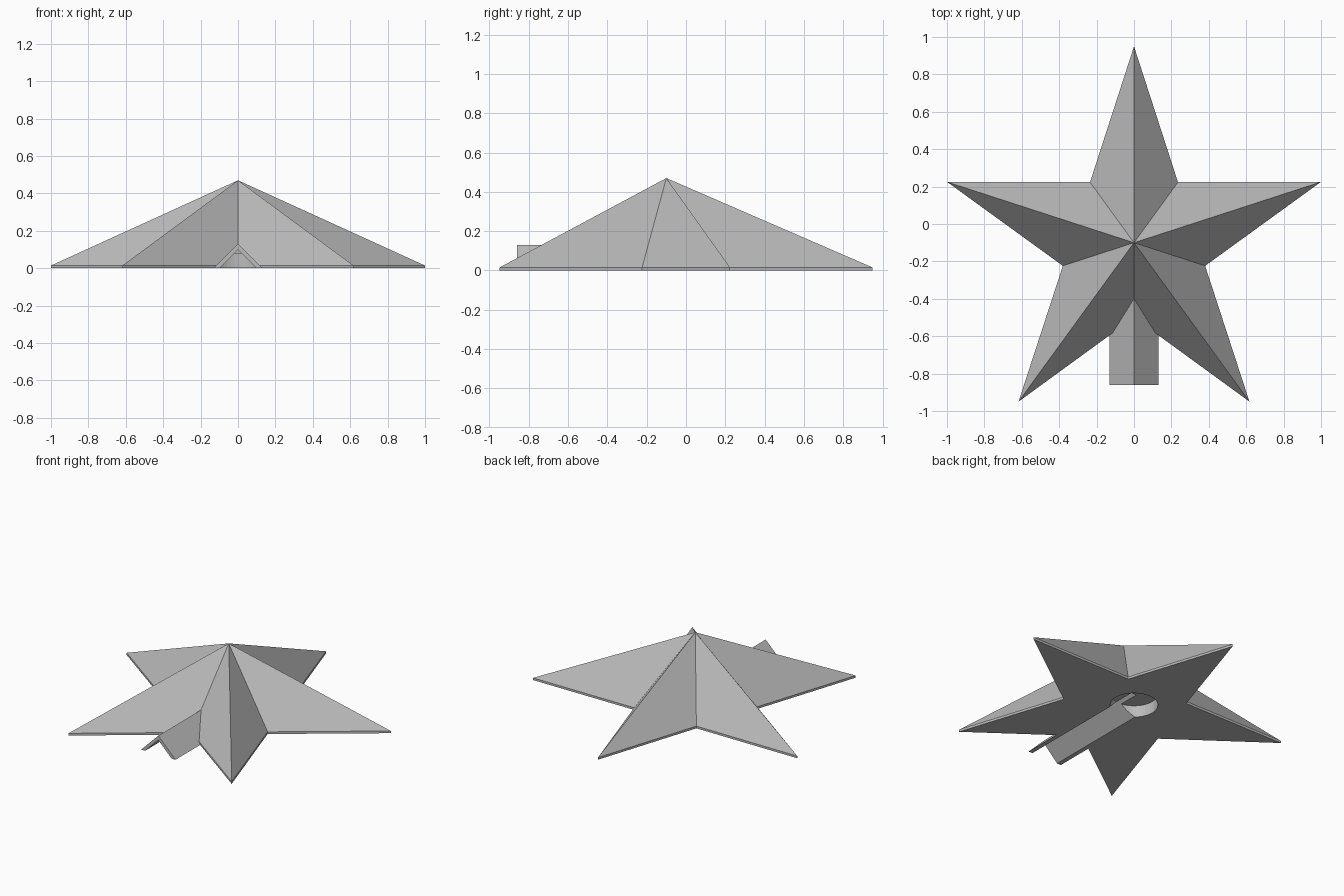
import bpy
import bmesh
from math import sin, cos, pi

if "Cube" in bpy.data.objects:
    bpy.data.objects.remove(bpy.data.objects["Cube"], do_unlink=True)

grey = bpy.data.materials.new("plain grey")
grey.use_nodes = True
GREY = (0.5, 0.5, 0.5, 1)
grey.diffuse_color = GREY
grey.node_tree.nodes["Principled BSDF"].inputs["Base Color"].default_value = GREY

CENTRE_Y = -0.1
OUTER, INNER = 1.05, 0.4
RIM, APEX = 0.015, 0.47


def make_object(name, bm):
    bmesh.ops.recalc_face_normals(bm, faces=bm.faces)
    mesh = bpy.data.meshes.new(name)
    bm.to_mesh(mesh)
    bm.free()
    mesh.materials.append(grey)
    obj = bpy.data.objects.new(name, mesh)
    bpy.context.collection.objects.link(obj)
    return obj


def prism(name, profile, y0, y1):
    """Extrude an x-z profile along y."""
    bm = bmesh.new()
    face = bm.faces.new([bm.verts.new((x, y0, z)) for x, z in profile])
    moved = bmesh.ops.extrude_face_region(bm, geom=[face])["geom"]
    verts = [g for g in moved if isinstance(g, bmesh.types.BMVert)]
    bmesh.ops.translate(bm, verts=verts, vec=(0, y1 - y0, 0))
    return make_object(name, bm)


def boolean(obj, other, operation):
    mod = obj.modifiers.new(operation.title(), "BOOLEAN")
    mod.operation = operation
    mod.object = other
    mod.solver = "EXACT"
    other.hide_render = True
    other.hide_set(True)


# Faceted star with a thin upright rim
bm = bmesh.new()
low, high = [], []
for i in range(10):
    r = INNER if i % 2 else OUTER
    x, y = r * sin(i * pi / 5), CENTRE_Y + r * cos(i * pi / 5)
    low.append(bm.verts.new((x, y, 0)))
    high.append(bm.verts.new((x, y, RIM)))
peak = bm.verts.new((0, CENTRE_Y, APEX))
bm.faces.new(low)
for i in range(10):
    j = (i + 1) % 10
    bm.faces.new((low[i], low[j], high[j], high[i]))
    bm.faces.new((high[i], high[j], peak))
star = make_object("star", bm)

# Roof-shaped sleeve leaving the front notch
sleeve = prism("sleeve", [(-0.13, 0), (0, 0.13), (0.13, 0)], -0.86, -0.2)

# Groove under the sleeve and round recess in the base
groove = prism("groove_cutter", [(-0.12, -0.02), (0, 0.1), (0.12, -0.02)], -0.9, 0)
bm = bmesh.new()
bmesh.ops.create_cone(bm, cap_ends=True, segments=48, radius1=0.148,
                      radius2=0.148, depth=0.2)
bmesh.ops.translate(bm, verts=bm.verts, vec=(0, 0, -0.02))
recess = make_object("recess_cutter", bm)

boolean(star, sleeve, "UNION")
boolean(star, groove, "DIFFERENCE")
boolean(star, recess, "DIFFERENCE")

# Bake the cuts and drop the helpers
bpy.context.view_layer.update()
graph = bpy.context.evaluated_depsgraph_get()
baked = bpy.data.meshes.new_from_object(star.evaluated_get(graph))
star.modifiers.clear()
star.data = baked
for helper in (sleeve, groove, recess):
    bpy.data.objects.remove(helper, do_unlink=True)
